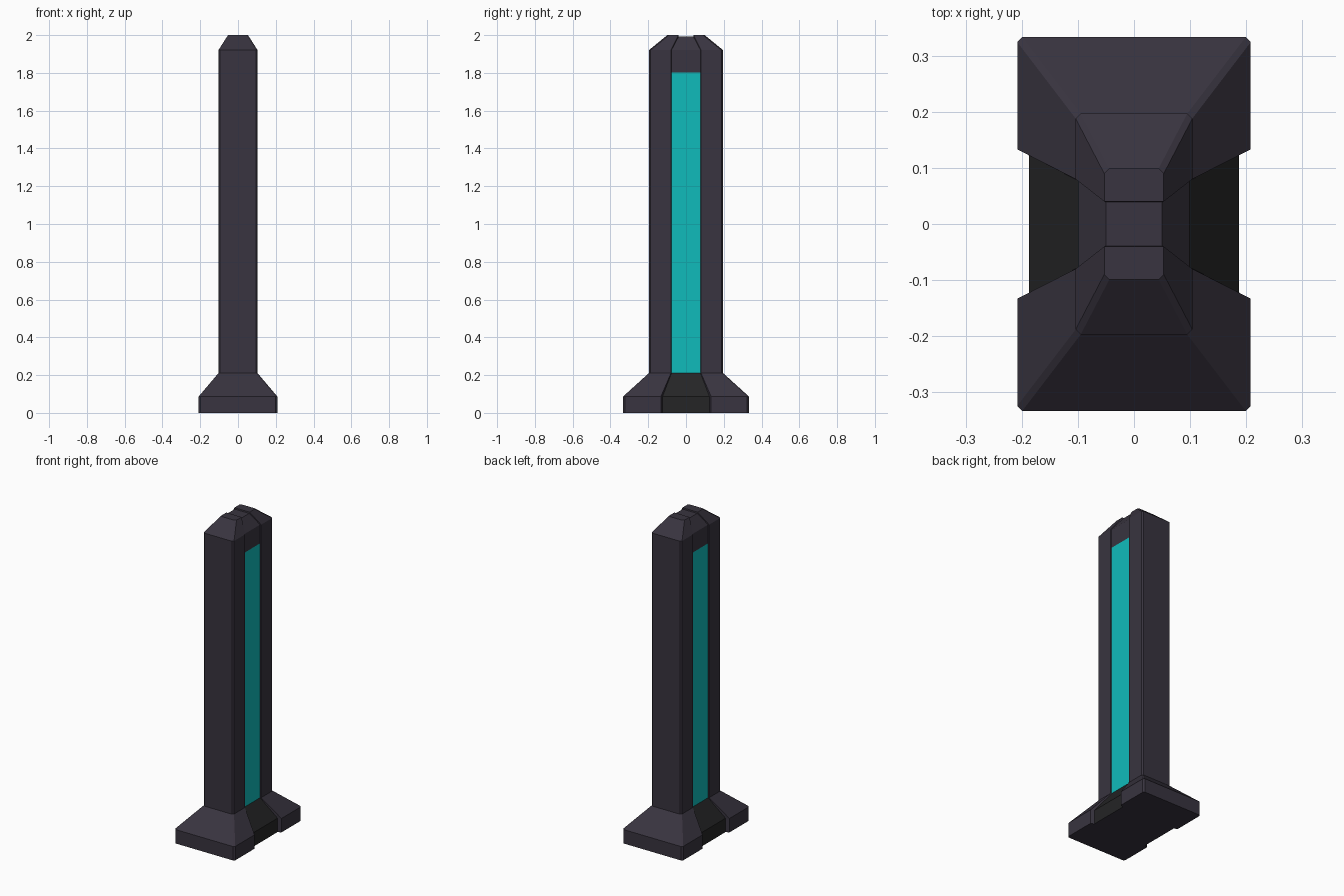
import bpy, bmesh

if "Cube" in bpy.data.objects:
    bpy.data.objects.remove(bpy.data.objects["Cube"])


def material(name, rgb):
    m = bpy.data.materials.new(name)
    m.diffuse_color = (*rgb, 1)
    m.use_nodes = True
    m.node_tree.nodes["Principled BSDF"].inputs["Base Color"].default_value = m.diffuse_color
    return m


SHELL = material("dark_shell", (0.040, 0.034, 0.050))
CORE = material("dark_core", (0.018, 0.018, 0.019))
GLOW = material("teal_light", (0.005, 0.50, 0.50))


def section(z, xb, yi, yo, xc, yc, c=0.009, dip=0.0):
    """Outline of two bevelled blocks (front, back) joined by a narrower core."""
    half = [(xc, -yc, z - dip), (xc, yc, z - dip), (xb, yi, z), (xb, yo - c, z),
            (xb - c, yo, z), (c - xb, yo, z), (-xb, yo - c, z), (-xb, yi, z)]
    return half + [(-x, -y, h) for x, y, h in half]


def loft(bm, sections):
    """Skin the outlines; return rings and the core side faces per level."""
    rings = [[bm.verts.new(p) for p in s] for s in sections]
    core = []
    for a, b in zip(rings, rings[1:]):
        n = len(a)
        faces = [bm.faces.new((a[i], a[(i + 1) % n], b[(i + 1) % n], b[i]))
                 for i in range(n)]
        core.append([faces[0], faces[8]])
    return rings, core


def finish(bm, name, mats):
    me = bpy.data.meshes.new(name)
    bm.to_mesh(me)
    bm.free()
    for m in mats:
        me.materials.append(m)
    ob = bpy.data.objects.new(name, me)
    bpy.context.collection.objects.link(ob)


SHAFT = dict(xb=0.104, yi=0.080, yo=0.197, xc=0.099, yc=0.077)
FOOT = dict(xb=0.208, yi=0.133, yo=0.333, xc=0.187, yc=0.124)

# flared foot with a darker recessed middle
bm = bmesh.new()
rings, core = loft(bm, [section(0, **FOOT), section(0.087, **FOOT),
                        section(0.21, **SHAFT)])
bm.faces.new(rings[0][::-1])
for pair in core:
    for f in pair:
        f.material_index = 1
finish(bm, "foot", [SHELL, CORE])

# tall shaft with tapered, stepped top
bm = bmesh.new()
rings, core = loft(bm, [section(0.21, **SHAFT), section(1.803, **SHAFT),
                        section(1.92, **SHAFT),
                        section(2.0, 0.053, 0.040, 0.099, 0.050, 0.039, dip=0.008)])
top = rings[-1]
for ids in (range(2, 8), range(10, 16), (0, 1, 8, 9), (2, 7, 8, 1), (10, 15, 0, 9)):
    bm.faces.new([top[i] for i in ids])

# recessed light strips on both sides
bmesh.ops.inset_individual(bm, faces=core[0], thickness=0.017, depth=-0.014)
for f in core[0]:
    f.material_index = 1
finish(bm, "shaft_with_light_strips", [SHELL, GLOW])
